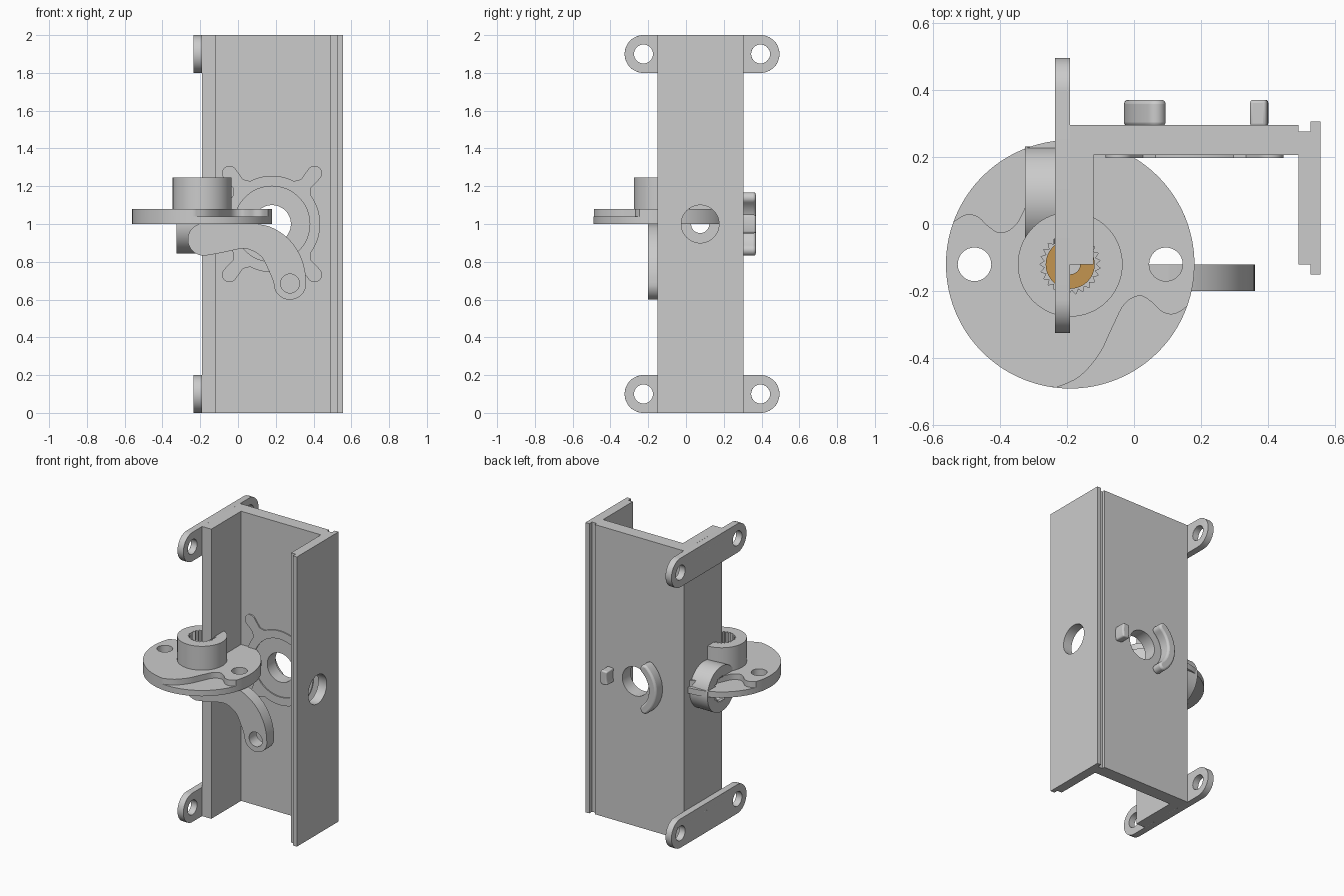
import bpy, bmesh, math
from mathutils import Matrix, Vector

if "Cube" in bpy.data.objects:
    bpy.data.objects.remove(bpy.data.objects["Cube"])

# local (u, v, w) -> world, per extrusion axis
AXES = {
    'x': Matrix(((0, 0, 1), (1, 0, 0), (0, 1, 0))),    # u=y, v=z
    'y': Matrix(((1, 0, 0), (0, 0, -1), (0, 1, 0))),   # u=x, v=z
    'z': Matrix.Identity(3),                           # u=x, v=y
}


def arc(cx, cy, r, a0=0, a1=360, n=48):
    full = abs(a1 - a0) >= 360
    return [(cx + r * math.cos(math.radians(a0 + (a1 - a0) * i / n)),
             cy + r * math.sin(math.radians(a0 + (a1 - a0) * i / n)))
            for i in range(n if full else n + 1)]


def rect(x0, y0, x1, y1):
    return [(x0, y0), (x1, y0), (x1, y1), (x0, y1)]


def smooth(pts, n=5):
    """Catmull-Rom curve through the points."""
    p = [Vector(q) for q in [pts[0], *pts, pts[-1]]]
    out = []
    for i in range(1, len(p) - 2):
        a, b, c, d = p[i - 1:i + 3]
        for k in range(n):
            t = k / n
            q = 0.5 * (2 * b + (c - a) * t + (2 * a - 5 * b + 4 * c - d) * t * t
                       + (3 * b - a - 3 * c + d) * t ** 3)
            out.append((q.x, q.y))
    return out + [tuple(pts[-1])]


def prism(name, loops, axis, lo, hi, bevel=0.0, color=None):
    """Extrude an outline (first loop) with holes (other loops) from lo to hi."""
    cu = bpy.data.curves.new(name, 'CURVE')
    cu.dimensions, cu.fill_mode, cu.extrude = '2D', 'BOTH', (hi - lo) / 2
    for loop in loops:
        s = cu.splines.new('POLY')
        s.points.add(len(loop) - 1)
        for pt, (u, v) in zip(s.points, loop):
            pt.co = (u, v, 0, 1)
        s.use_cyclic_u = True
    tmp = bpy.data.objects.new(name + "_tmp", cu)
    bpy.context.collection.objects.link(tmp)
    dg = bpy.context.evaluated_depsgraph_get()
    me = bpy.data.meshes.new_from_object(tmp.evaluated_get(dg))
    bpy.data.objects.remove(tmp)
    bm = bmesh.new()
    bm.from_mesh(me)
    bmesh.ops.remove_doubles(bm, verts=bm.verts, dist=1e-5)
    bmesh.ops.dissolve_limit(bm, angle_limit=0.005, verts=bm.verts, edges=bm.edges)
    rot = AXES[axis]
    mid = (lo + hi) / 2
    shift = Vector([mid if a == axis else 0 for a in 'xyz'])
    bmesh.ops.transform(bm, matrix=Matrix.Translation(shift) @ rot.to_4x4(), verts=bm.verts)
    bmesh.ops.recalc_face_normals(bm, faces=bm.faces)
    bm.to_mesh(me)
    bm.free()
    me.materials.clear()
    ob = bpy.data.objects.new(name, me)
    bpy.context.collection.objects.link(ob)
    if color:
        mat = bpy.data.materials.new(name + "_color")
        mat.diffuse_color = color
        mat.use_nodes = True
        mat.node_tree.nodes["Principled BSDF"].inputs["Base Color"].default_value = mat.diffuse_color
        me.materials.append(mat)
    bpy.ops.object.select_all(action='DESELECT')
    ob.select_set(True)
    bpy.context.view_layer.objects.active = ob
    bpy.ops.object.shade_smooth_by_angle(angle=math.radians(30))
    if bevel:
        m = ob.modifiers.new("rounded_edges", 'BEVEL')
        m.width, m.segments, m.limit_method = bevel, 3, 'ANGLE'
        m.angle_limit = math.radians(40)
    return ob


# Channel: left flange, back web, stepped right flange
prism("left_flange", [rect(-.12, 0, .205, 2), arc(.075, 1, .048)], 'x', -.19, -.12)
prism("back_web", [rect(-.19, 0, .49, 2), arc(.18, 1, .1)], 'y', .205, .295)
prism("right_flange_inner", [rect(-.12, 0, .275, 2), arc(.075, 1, .1)], 'x', .49, .525)
prism("right_flange_outer", [rect(-.15, 0, .305, 2), arc(.075, 1, .1)], 'x', .525, .555)

# Mounting ears at bottom and top
for label, z in (("bottom", .1), ("top", 1.9)):
    prism(label + "_ear",
          [arc(.395, z, .1, -90, 90, 24) + arc(-.225, z, .1, 90, 270, 24),
           arc(.395, z, .05, n=32), arc(-.225, z, .05, n=32)], 'x', -.235, -.19, .01)

# Raised ring with four spokes on the front of the web
outline, spokes = [], [50, 130, 230, 310]
for i, a in enumerate(spokes):
    t = math.radians(a)
    ex, ez = .18 + .35 * math.cos(t), 1 + .35 * math.sin(t)
    side = [(.18 + .28 * math.cos(t) + s * .034 * math.sin(t),
             1 + .28 * math.sin(t) - s * .034 * math.cos(t)) for s in (1, -1)]
    nxt = spokes[(i + 1) % 4] + (360 if i == 3 else 0)
    outline += [side[0]] + arc(ex, ez, .04, a - 100, a + 100, 16) + [side[1]]
    outline += arc(.18, 1, .255, a + 13, nxt - 13, 16)
prism("spoked_ring", [outline, arc(.18, 1, .2)], 'y', .197, .205)

# Curved stop and small stop on the back of the web
def arc_lug(name, mid, half, r0, r1):
    ends = []
    prism(name, [arc(.18, 1, r1, mid - half, mid + half, 20)
                 + arc(.18, 1, r0, mid + half, mid - half, 20)][:1], 'y', .29, .37, .013)

hw, r = .03, .18
e0, e1 = math.radians(130), math.radians(230)
lug = (arc(.18, 1, r + hw, 130, 230, 20)
       + arc(.18 + r * math.cos(e1), 1 + r * math.sin(e1), hw, 230, 410, 10)[1:-1]
       + arc(.18, 1, r - hw, 230, 130, 20)
       + arc(.18 + r * math.cos(e0), 1 + r * math.sin(e0), hw, -50, 130, 10)[1:-1])
prism("curved_stop", [lug], 'y', .29, .37, .013)
prism("small_stop", [arc(.18, 1, .22, -13, 13, 8) + arc(.18, 1, .17, 16, -16, 8)],
      'y', .29, .37, .01)

# Horn disc: full lower layer, upper layer with two wavy recesses
cx, cy, R = -.19, -.12, .37
holes = [arc(cx + s * .285, cy, .05, n=32) for s in (-1, 1)] + [arc(cx, cy, .03, n=24)]
wave = smooth([(-.041, -.367), (.027, -.335), (.087, -.267), (.126, -.187), (.162, -.118),
               (.206, -.094), (.242, -.112), (.275, -.142), (.311, -.148), (.348, -.126)])
upper = []
for s, a in ((1, 0), (-1, 180)):
    upper += [(cx + s * x, cy + s * y) for x, y in wave]
    upper += arc(cx, cy, R, a - 19.9, a + 83.6, 40)[1:-1]
prism("disc_lower", [arc(cx, cy, R, n=96)] + holes, 'z', 1.0, 1.04)
prism("disc_upper", [upper] + holes, 'z', 1.04, 1.08)


# Splined hub, metal insert and side barrel
def spline(u, v, teeth=25):
    return [(u + q * math.cos(math.pi * i / teeth), v + q * math.sin(math.pi * i / teeth))
            for i in range(2 * teeth) for q in [(.076, .09)[i % 2]]]


prism("disc_hub", [arc(cx, cy, .156, n=64), spline(cx, cy)], 'z', 1.08, 1.245)
prism("hub_insert", [arc(cx, cy, .073), arc(cx, cy, .03, n=24)], 'z', 1.08, 1.17,
      color=(.55, .3, .08, 1))
prism("side_barrel", [arc(.075, 1, .156, n=64), spline(.075, 1)], 'x', -.325, -.19)

# Curved lever arm under the disc
inner = smooth([(-.15, .836), (-.07, .851), (.01, .868), (.065, .863), (.125, .825),
                (.162, .755), (.189, .69)])
outer = smooth([(.36, .69), (.355, .75), (.335, .82), (.295, .89), (.24, .945),
                (.17, .985), (.1, 1.0)])
lever = (arc(-.18, .918, .086, 90, 270, 20) + inner
         + arc(.275, .685, .086, 180, 360, 20)[1:-1] + outer)
prism("lever_arm", [lever, arc(.275, .685, .05, n=32)], 'y', -.2, -.12)
